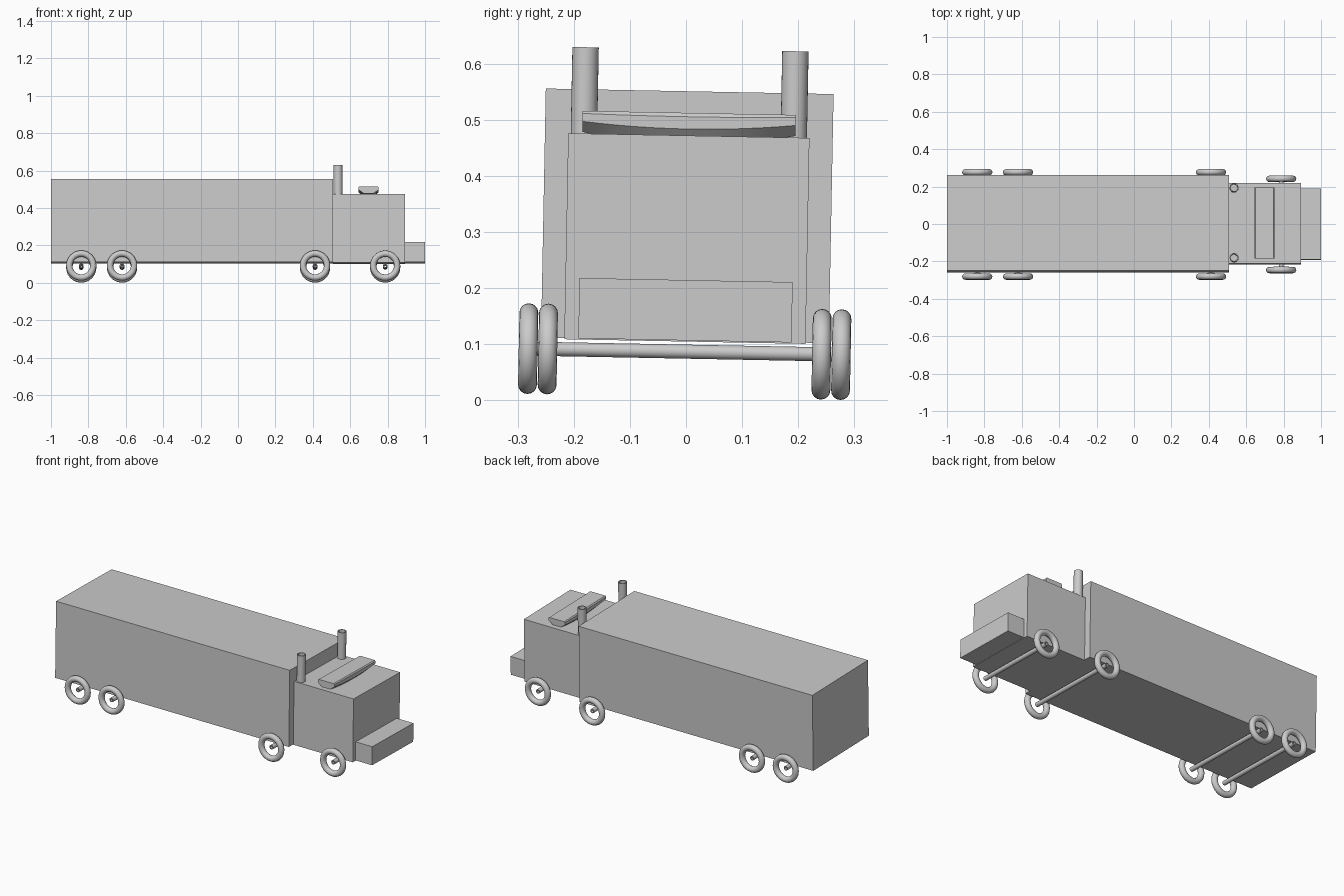
import bpy, bmesh
from math import pi, sin, cos
from mathutils import Matrix, Vector

if "Cube" in bpy.data.objects:
    bpy.data.objects.remove(bpy.data.objects["Cube"])

CY = -0.004                                   # centre line of the truck
TILT = Matrix.Rotation(-0.0192, 4, 'X')       # whole model leans slightly


def finish(name, bm, smooth=False):
    bmesh.ops.transform(bm, matrix=TILT, verts=bm.verts)
    bmesh.ops.recalc_face_normals(bm, faces=bm.faces)
    me = bpy.data.meshes.new(name)
    bm.to_mesh(me)
    bm.free()
    ob = bpy.data.objects.new(name, me)
    bpy.context.collection.objects.link(ob)
    if smooth:
        bpy.ops.object.select_all(action='DESELECT')
        ob.select_set(True)
        bpy.context.view_layer.objects.active = ob
        bpy.ops.object.shade_smooth_by_angle(angle=0.6)
    return ob


def box(name, x0, x1, half_y, z0, z1):
    bm = bmesh.new()
    size = Matrix.Diagonal((x1 - x0, 2 * half_y, z1 - z0, 1))
    pos = Matrix.Translation(((x0 + x1) / 2, CY, (z0 + z1) / 2))
    bmesh.ops.create_cube(bm, size=1, matrix=pos @ size)
    finish(name, bm)


def loft(bm, rings, wrap=False, caps=False):
    vs = [[bm.verts.new(p) for p in r] for r in rings]
    n = len(vs[0])
    for i in range(len(vs) - (0 if wrap else 1)):
        a, b = vs[i], vs[(i + 1) % len(vs)]
        for j in range(n):
            k = (j + 1) % n
            bm.faces.new((a[j], a[k], b[k], b[j]))
    if caps:
        bm.faces.new(vs[0])
        bm.faces.new(vs[-1])


def revolve(name, profile, centre, axis, n=32):
    """Spin a closed (radius, height) profile around the y or z axis."""
    bm = bmesh.new()
    c = Vector(centre)
    rings = []
    for i in range(n):
        a = 2 * pi * i / n
        if axis == 'Z':
            rings.append([c + Vector((r * cos(a), r * sin(a), h)) for r, h in profile])
        else:
            rings.append([c + Vector((r * cos(a), h, r * sin(a))) for r, h in profile])
    loft(bm, rings, wrap=True)
    finish(name, bm, smooth=True)


def tube(r, inner, h0, h1):
    return [(r, h0), (r, h1), (inner, h1), (inner, h0)]


# Body boxes
box("trailer", -1.0, 0.509, 0.2565, 0.107, 0.551)
box("cab", 0.507, 0.893, 0.215, 0.105, 0.472)
box("front_bumper", 0.893, 1.0, 0.19, 0.107, 0.2145)

# Wheels and axles
WHEEL_Z = 0.087
tyre = [(0.064 + 0.0168 * cos(2 * pi * i / 16), 0.0168 * sin(2 * pi * i / 16))
        for i in range(16)]
for label, x, half in (("rear", -0.838, 0.279), ("second_rear", -0.62, 0.279),
                       ("trailer_front", 0.412, 0.279), ("cab", 0.787, 0.244)):
    for side, s in (("right", -1), ("left", 1)):
        revolve(f"{label}_wheel_{side}", tyre, (x, CY + s * half, WHEEL_Z), 'Y', 40)
    revolve(f"{label}_axle", tube(0.0125, 0.007, -half, half), (x, CY, WHEEL_Z), 'Y', 20)

# Exhaust stacks
for side, s in (("right", -1), ("left", 1)):
    revolve(f"exhaust_{side}", tube(0.0235, 0.0185, 0.44, 0.626),
            (0.535, CY + s * 0.187, 0), 'Z', 28)

# Roof deflector: flat-topped bar with a belly that deepens in the middle
bm = bmesh.new()
rings = []
for i in range(13):
    t = -1 + i / 6
    top, low = 0.5125, 0.455 + 0.02 * t * t
    rings.append([(0.698 + px * 0.053, CY + 0.190 * t, low + pz * (top - low))
                  for px, pz in ((-0.9, 1), (0.9, 1), (1, 0.88), (1, 0.5),
                                 (0.5, 0), (-0.5, 0), (-1, 0.5), (-1, 0.88))])
loft(bm, rings, caps=True)
finish("roof_deflector", bm, smooth=True)
